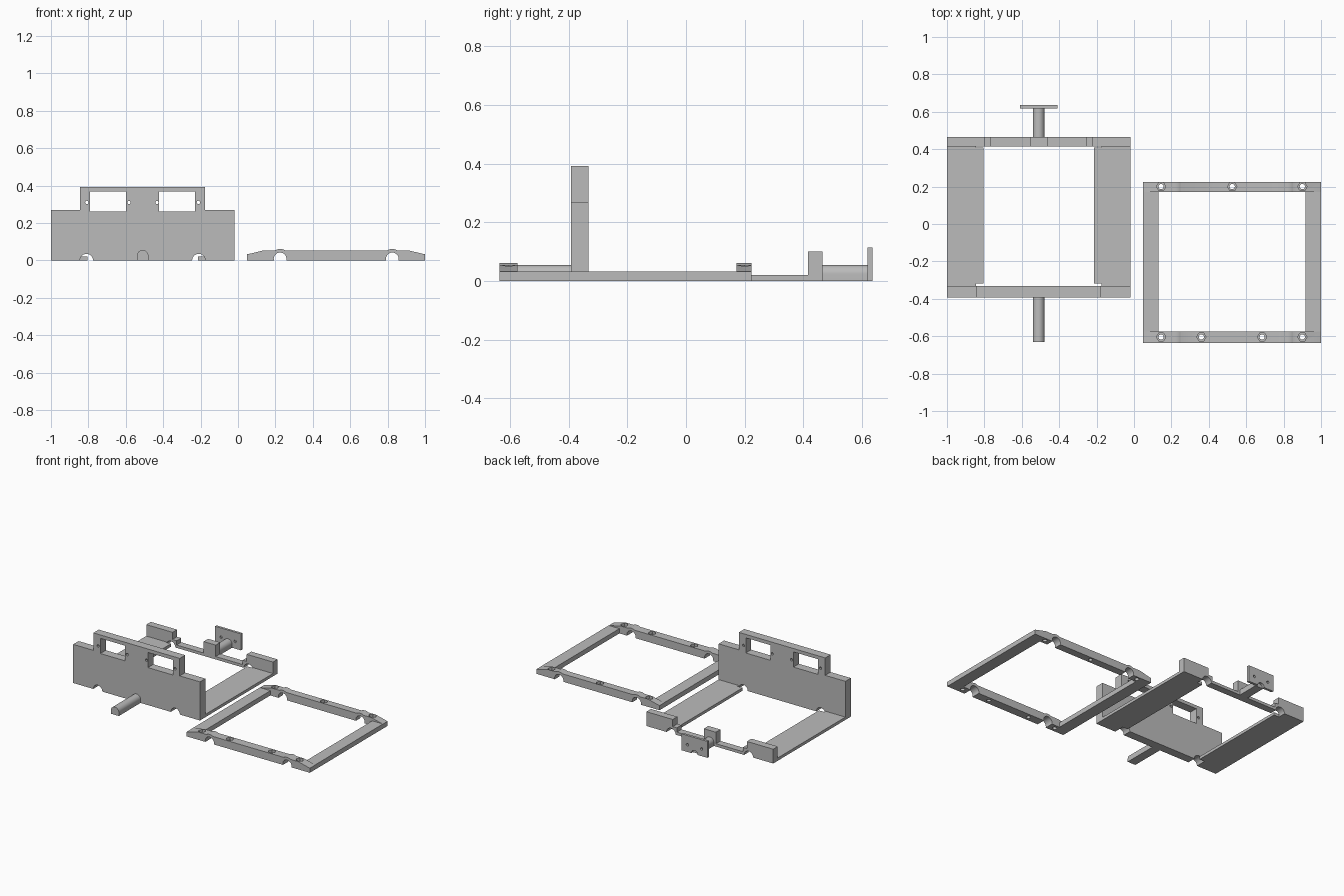
import bpy, bmesh, math

if "Cube" in bpy.data.objects:
    bpy.data.objects.remove(bpy.data.objects["Cube"])

grey = bpy.data.materials.new("plain grey")
grey.diffuse_color = (0.5, 0.5, 0.5, 1)
grey.use_nodes = True
grey.node_tree.nodes["Principled BSDF"].inputs["Base Color"].default_value = grey.diffuse_color


def arc(cx, cz, r, a0, a1, n=16):
    """Points of an arc in the x-z plane, angles in degrees."""
    return [(cx + r * math.cos(math.radians(a0 + (a1 - a0) * i / n)),
             cz + r * math.sin(math.radians(a0 + (a1 - a0) * i / n)))
            for i in range(n + 1)]


def prism(name, pts, lo, hi, axis="y"):
    """Extrude an outline: x-z points along y, or x-y points along z."""
    bm = bmesh.new()
    place = (lambda p, d: (p[0], d, p[1])) if axis == "y" else (lambda p, d: (p[0], p[1], d))
    a = [bm.verts.new(place(p, lo)) for p in pts]
    b = [bm.verts.new(place(p, hi)) for p in pts]
    bm.faces.new(a)
    bm.faces.new(b[::-1])
    n = len(pts)
    for i in range(n):
        bm.faces.new((a[i], b[i], b[(i + 1) % n], a[(i + 1) % n]))
    bmesh.ops.recalc_face_normals(bm, faces=bm.faces)
    me = bpy.data.meshes.new(name)
    bm.to_mesh(me)
    bm.free()
    me.materials.append(grey)
    ob = bpy.data.objects.new(name, me)
    bpy.context.collection.objects.link(ob)
    return ob


def rect(x0, x1, z0, z1):
    return [(x0, z0), (x1, z0), (x1, z1), (x0, z1)]


def circle(cx, cz, r, n=20):
    return arc(cx, cz, r, 0, 360, n)[:-1]


def cut(ob, cutters):
    """Subtract every cutter, bake the result, remove the cutters."""
    for c in cutters:
        c.hide_render = True
        m = ob.modifiers.new("cut", "BOOLEAN")
        m.operation = "DIFFERENCE"
        m.solver = "EXACT"
        m.object = c
    dg = bpy.context.evaluated_depsgraph_get()
    me = bpy.data.meshes.new_from_object(ob.evaluated_get(dg))
    ob.modifiers.clear()
    ob.data = me
    for c in cutters:
        bpy.data.objects.remove(c)


def smooth(ob):
    bpy.ops.object.select_all(action="DESELECT")
    ob.select_set(True)
    bpy.context.view_layer.objects.active = ob
    bpy.ops.object.shade_smooth_by_angle(angle=math.radians(30))


MID = -0.51                      # centre line of the tray
NOTCH = (-0.81, -0.21)           # axle notches

# Tall front wall: stepped outline with axle notches, windows and screw holes
outline = [(-1, 0)]
for x in NOTCH:
    outline += arc(x, 0, 0.035, 180, 0)
outline += [(-0.02, 0), (-0.02, 0.27), (-0.176, 0.27), (-0.176, 0.392),
            (-0.844, 0.392), (-0.844, 0.27), (-1, 0.27)]
wall = prism("front_wall", outline, -0.392, -0.332)
cutters = [prism("cutter", rect(x, x + 0.192, 0.262, 0.368), -0.5, -0.2) for x in (-0.79, -0.422)]
cutters += [prism("cutter", circle(x, 0.31, 0.009, 12), -0.5, -0.2)
            for x in (-0.808, -0.583, -0.433, -0.212)]
cut(wall, cutters)
smooth(wall)

# Floor strips, relieved at the inner corners next to the notches
for name, s in (("left_floor", -1), ("right_floor", 1)):
    o, i, n = MID + s * 0.49, MID + s * 0.295, MID + s * 0.335
    prism(name, [(o, -0.335), (n, -0.335), (n, -0.318), (i, -0.318),
                 (i, 0.41), (n, 0.41), (n, 0.425), (o, 0.425)], 0, 0.02, "z")

# Low back wall: tall ends, stepped notch housings, thin bar and centre block
half = [(0.047, 0.10), (0.047, 0.02), (0.255, 0.02), (0.255, 0.05),
        (0.287, 0.05), (0.287, 0.10), (0.49, 0.10), (0.49, 0)]
half += arc(0.30, 0, 0.035, 0, 180)
back = [(MID + x, z) for x, z in half] + [(MID - x, z) for x, z in reversed(half)]
smooth(prism("back_wall", back, 0.415, 0.465))

# Round-topped rods at the front and the back
dome = [(MID - 0.031, 0), (MID + 0.031, 0)] + arc(MID, 0.024, 0.031, 0, 180, 20)
smooth(prism("front_rod", dome, -0.632, -0.392))
smooth(prism("back_rod", dome, 0.465, 0.618))

# End plate with a small arch and two screw holes
arch = [(MID - 0.1, 0)] + arc(MID, 0, 0.025, 180, 0) + \
       [(MID + 0.1, 0), (MID + 0.1, 0.115), (MID - 0.1, 0.115)]
plate = prism("end_plate", arch, 0.618, 0.635)
cut(plate, [prism("cutter", circle(MID + dx, 0.05, 0.009, 12), 0.6, 0.7) for dx in (-0.055, 0.055)])
smooth(plate)

# Separate frame: front and back rails with tapered ends, bumps and bolt holes
rail = [(0.048, 0)]
for x in (0.225, 0.825):
    rail += arc(x, 0.008, 0.034, 194, -14)
rail += [(1, 0), (1, 0.032), (0.91, 0.054)]
for x in (0.825, 0.225):
    rail += arc(x, 0.008, 0.053, 60, 120, 10)
rail += [(0.14, 0.054), (0.048, 0.032)]
for name, y0, y1, y, bolts in (
        ("frame_front_rail", -0.635, -0.574, -0.604, (0.145, 0.36, 0.685, 0.90)),
        ("frame_back_rail", 0.172, 0.224, 0.20, (0.145, 0.525, 0.90))):
    ob = prism(name, rail, y0, y1)
    cutters = []
    for x in bolts:
        cutters.append(prism("cutter", circle(x, y, 0.014), -0.1, 0.2, "z"))
        cutters.append(prism("cutter", circle(x, y, 0.025, 6), 0.035, 0.2, "z"))
    cut(ob, cutters)
    smooth(ob)

# Side rails of the frame
for name, x0, x1 in (("frame_left_rail", 0.048, 0.13), ("frame_right_rail", 0.917, 1.0)):
    prism(name, rect(x0, x1, 0, 0.033), -0.575, 0.173)
